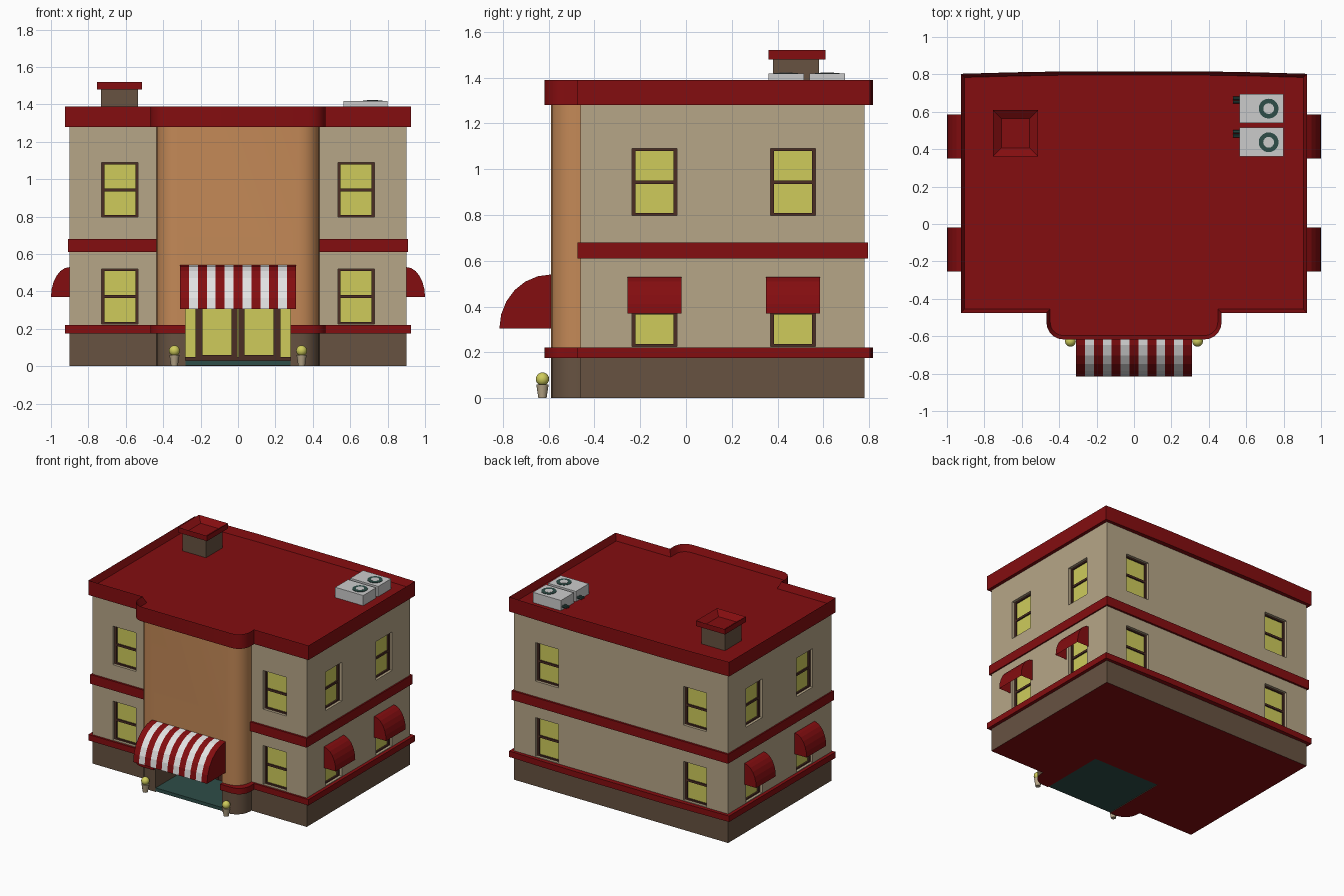
import bpy, bmesh, math
from mathutils import Matrix, Vector

if "Cube" in bpy.data.objects:
    bpy.data.objects.remove(bpy.data.objects["Cube"])


def material(name, rgb):
    m = bpy.data.materials.new(name)
    m.diffuse_color = (*rgb, 1)
    m.use_nodes = True
    m.node_tree.nodes["Principled BSDF"].inputs["Base Color"].default_value = m.diffuse_color
    return m


TAN = material("tan wall", (0.47, 0.38, 0.245))
ORANGE = material("orange bay", (0.55, 0.25, 0.095))
BROWN = material("brown base", (0.135, 0.085, 0.053))
RED = material("red trim", (0.23, 0.004, 0.005))
YELLOW = material("yellow glass", (0.62, 0.60, 0.105))
FRAME = material("dark wood", (0.07, 0.026, 0.018))
TEAL = material("dark teal", (0.027, 0.075, 0.065))
WHITE = material("white stripe", (0.77, 0.77, 0.77))
GREY = material("light grey", (0.6, 0.6, 0.6))


def finish(bm, name, *mats):
    bmesh.ops.recalc_face_normals(bm, faces=bm.faces)
    me = bpy.data.meshes.new(name)
    bm.to_mesh(me)
    bm.free()
    for m in mats:
        me.materials.append(m)
    ob = bpy.data.objects.new(name, me)
    bpy.context.collection.objects.link(ob)
    return ob


def smooth(ob, deg=25):
    bpy.ops.object.select_all(action='DESELECT')
    ob.select_set(True)
    bpy.context.view_layer.objects.active = ob
    bpy.ops.object.shade_smooth_by_angle(angle=math.radians(deg))


def boxes(name, mat, items, M=Matrix()):
    """items: (x0, x1, y0, y1, z0, z1), or (box, matrix) pairs"""
    bm = bmesh.new()
    for it in items:
        b, m = it if len(it) == 2 else (it, M)
        c = Vector(((b[0] + b[1]) / 2, (b[2] + b[3]) / 2, (b[4] + b[5]) / 2))
        s = Matrix.Diagonal((b[1] - b[0], b[3] - b[2], b[5] - b[4], 1))
        bmesh.ops.create_cube(bm, size=1, matrix=m @ Matrix.Translation(c) @ s)
    return finish(bm, name, mat)


def prism(name, pts, z0, z1, mats, rim=None):
    """Extruded outline; rim=(width, depth) sinks the top inside a border."""
    bm = bmesh.new()
    f = bm.faces.new([bm.verts.new((x, y, z0)) for x, y in pts])
    g = bmesh.ops.extrude_face_region(bm, geom=[f], use_keep_orig=True)["geom"]
    bmesh.ops.translate(bm, vec=(0, 0, z1 - z0), verts=[v for v in g if isinstance(v, bmesh.types.BMVert)])
    bmesh.ops.recalc_face_normals(bm, faces=bm.faces)
    if rim:
        top = max(bm.faces, key=lambda f: f.calc_center_median().z)
        bmesh.ops.inset_region(bm, faces=[top], thickness=rim[0], use_even_offset=True)
        for v in top.verts:
            v.co.z -= rim[1]
    return finish(bm, name, *mats)


def cut(ob, cutter):
    mod = ob.modifiers.new("cut", 'BOOLEAN')
    mod.operation, mod.solver, mod.object = 'DIFFERENCE', 'EXACT', cutter
    bpy.context.view_layer.objects.active = ob
    bpy.ops.object.modifier_apply(modifier=mod.name)
    bpy.data.objects.remove(cutter)


def rect(x0, x1, y0, y1):
    return [(x0, y0), (x1, y0), (x1, y1), (x0, y1)]


def outline(hx, front, back, bx, by, r, bow=0.0):
    """Half footprint with rounded front bay, mirrored in x."""
    half = [(hx, back), (hx, front), (bx, front)]
    for i in range(6):
        a = i / 5 * math.pi / 2
        half.append((bx - r + r * math.cos(a), by + r - r * math.sin(a)))
    if bow:
        half = [(hx * 0.4, back + bow), (hx * 0.7, back + bow * 0.6)] + half
    return half + [(-x, y) for x, y in reversed(half)]


# walls, base and window recesses
BODY = outline(0.9, -0.46, 0.78, 0.435, -0.59, 0.11)
walls = prism("walls", BODY, 0.19, 1.32, [TAN, ORANGE])
base = prism("base", BODY, 0.0, 0.19, [BROWN, RED])


def side(x, y, turn):
    return Matrix.Translation((x, y, 0)) @ Matrix.Rotation(math.radians(turn), 4, 'Z')


spots = [side(s * 0.632, -0.46, 0) for s in (-1, 1)] + [side(s * 0.622, 0.78, 180) for s in (-1, 1)]
flanks = [side(s * 0.9, y, s * 90) for s in (-1, 1) for y in (-0.1375, 0.4675)]
spots += flanks
W, D = 0.098, 0.04
LEVELS = ((0.225, 0.52), (0.797, 1.09))
holes = [((-W, W, -0.05, D, z0, z1), m) for m in spots for z0, z1 in LEVELS]
door_hole = ((-0.28, 0.28, -0.9, -0.2, -0.1, 0.48), Matrix())
cut(walls, boxes("wall cutter", TAN, holes + [door_hole]))
for p in walls.data.polygons:
    if p.center.y < -0.465 and abs(p.normal.z) < 0.5:
        p.material_index = 1
smooth(walls)
cut(base, boxes("base cutter", BROWN, [(-0.28, 0.28, -0.9, -0.08, -0.1, 0.3)]))
for p in base.data.polygons:
    if p.normal.z < -0.5:
        p.material_index = 1
smooth(base)

# windows
for i, m in enumerate(spots):
    for z0, z1 in LEVELS:
        t, zm = 0.015, (z0 + z1) / 2
        boxes(f"window_frame_{i}", FRAME, [
            (-W, -W + t, 0.02, D, z0, z1), (W - t, W, 0.02, D, z0, z1),
            (-W + t, W - t, 0.02, D, z0, z0 + t * 0.7), (-W + t, W - t, 0.02, D, z1 - t * 0.7, z1),
            (-W + t, W - t, 0.022, D, zm - 0.008, zm + 0.008)], m)
        boxes(f"window_glass_{i}", YELLOW, [(-W + t, W - t, 0.032, D, z0 + 0.01, z1 - 0.01)], m)

# red bands and roof with parapet
TRIM = outline(0.925, -0.475, 0.803, 0.468, -0.617, 0.09, 0.013)
ledge = prism("base_ledge", TRIM, 0.175, 0.22, [RED])
cut(ledge, boxes("ledge cutter", RED, [(-0.28, 0.28, -0.9, -0.2, 0, 0.4)]))
smooth(ledge)
prism("middle_band", rect(-0.91, 0.91, -0.475, 0.795), 0.61, 0.68, [RED])
# keep the middle band clear of the entrance bay: the bay walls stand in front of it
smooth(prism("roof", TRIM, 1.28, 1.39, [RED], rim=(0.02, 0.05)))

# entrance
boxes("entrance_floor", TEAL, [(-0.28, 0.28, -0.588, -0.08, 0.004, 0.03)])
boxes("entrance_glass", YELLOW, [(-0.28, 0.28, -0.21, -0.2, 0.03, 0.48)])
bars = [(-0.28, 0.28, -0.23, -0.205, 0.03, 0.05), (-0.28, 0.28, -0.23, -0.205, 0.455, 0.48)]
for s in (-1, 1):
    bars.append((s * 0.208 - 0.018, s * 0.208 + 0.018, -0.235, -0.205, 0.03, 0.48))
    bars.append((s * 0.018 - 0.016, s * 0.018 + 0.016, -0.235, -0.205, 0.03, 0.48))
    bars.append((s * 0.11 - 0.08, s * 0.11 + 0.08, -0.232, -0.205, 0.05, 0.06))
boxes("entrance_frame", FRAME, bars)


# awnings: quarter-ellipse shells, open below
def awning(name, width, depth, z0, z1, stripes, M, n=6):
    bm = bmesh.new()
    prof = [(-depth * math.sin(i / n * math.pi / 2), z0 + (z1 - z0) * math.cos(i / n * math.pi / 2))
            for i in range(n + 1)]
    cols = [[bm.verts.new(M @ Vector((width * (j / stripes - 0.5), y, z))) for y, z in prof]
            for j in range(stripes + 1)]
    for j in range(stripes):
        for i in range(n):
            f = bm.faces.new((cols[j][i], cols[j][i + 1], cols[j + 1][i + 1], cols[j + 1][i]))
            f.material_index = j % 2
    for c, x in ((cols[0], -width / 2), (cols[-1], width / 2)):
        bm.faces.new(c + [bm.verts.new(M @ Vector((x, 0, z0)))])
    return finish(bm, name, RED, WHITE)


awning("entrance_awning", 0.62, 0.225, 0.305, 0.54, 13, side(0, -0.59, 0))
for m in flanks:
    awning("side_awning", 0.235, 0.1, 0.37, 0.53, 1, m)


# round parts
def cone(name, mat, r0, r1, h, M, seg=12):
    bm = bmesh.new()
    bmesh.ops.create_cone(bm, cap_ends=True, segments=seg, radius1=r0, radius2=r1, depth=h, matrix=M)
    return finish(bm, name, mat)


# entrance lamps
for x in (-0.34, 0.34):
    smooth(cone("lamp_post", TAN, 0.018, 0.027, 0.06, Matrix.Translation((x, -0.627, 0.03))), 40)
    bm = bmesh.new()
    bmesh.ops.create_uvsphere(bm, u_segments=16, v_segments=10, radius=0.029,
                              matrix=Matrix.Translation((x, -0.627, 0.083)))
    smooth(finish(bm, "lamp_globe", YELLOW), 60)

# chimney
boxes("chimney", BROWN, [(-0.733, -0.535, 0.38, 0.58, 1.33, 1.485)])
prism("chimney_cap", rect(-0.755, -0.512, 0.36, 0.61), 1.48, 1.52, [RED], rim=(0.047, 0.034))

# air conditioners
for y in (0.36, 0.54):
    boxes("air_conditioner", GREY, [(0.565, 0.8, y, y + 0.155, 1.335, 1.418)])
    cone("fan_ring", TEAL, 0.053, 0.053, 0.004, Matrix.Translation((0.72, y + 0.077, 1.419)), 20)
    cone("fan_hub", GREY, 0.029, 0.029, 0.004, Matrix.Translation((0.72, y + 0.077, 1.4205)), 16)
    for k in (0.112, 0.133):
        cone("pipe", TEAL, 0.009, 0.009, 0.04,
             Matrix.Translation((0.548, y + k, 1.365)) @ Matrix.Rotation(math.pi / 2, 4, 'Y'), 8)
